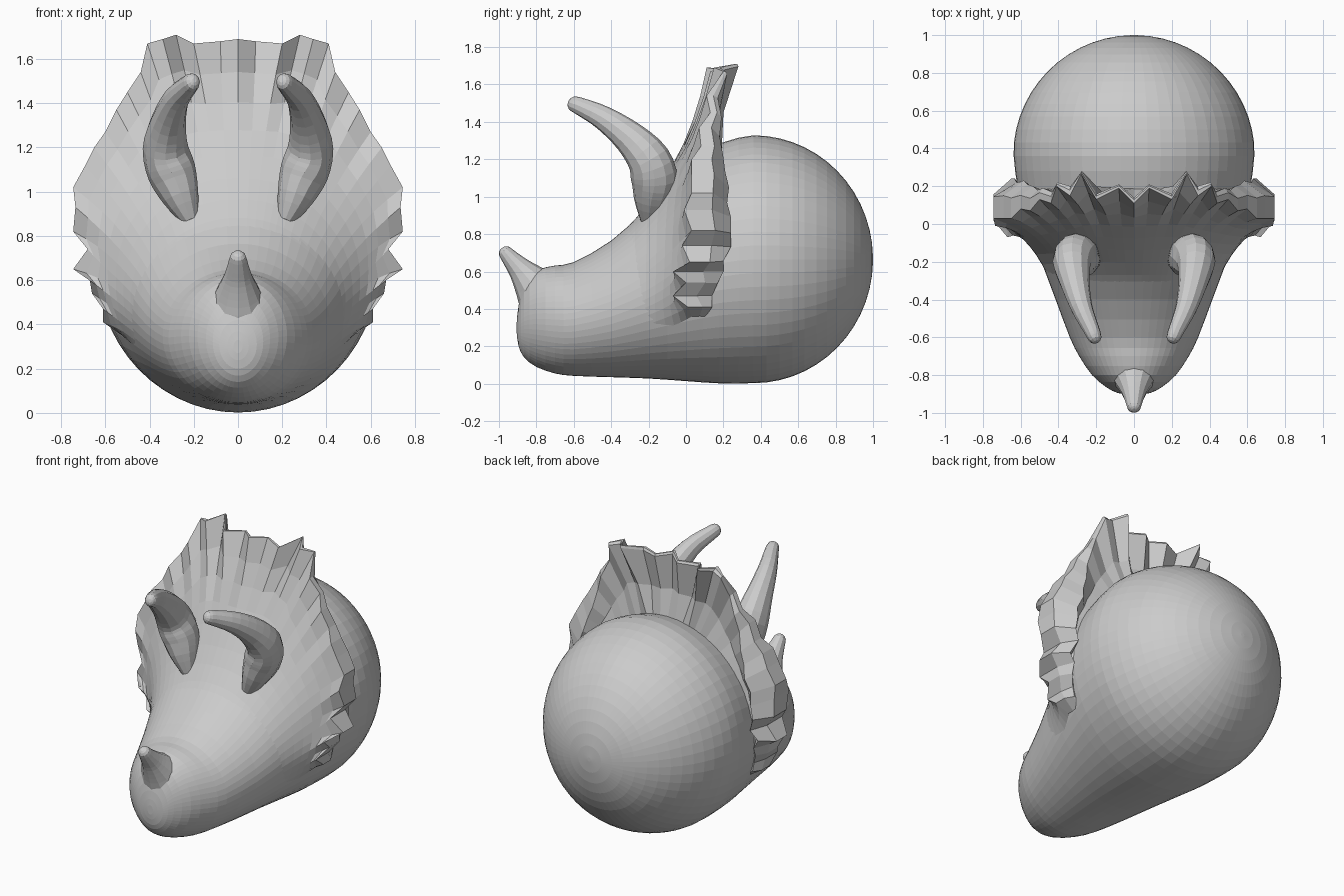
import bpy, bmesh, math
from mathutils import Vector

if "Cube" in bpy.data.objects:
    bpy.data.objects.remove(bpy.data.objects["Cube"])

R, CY, CZ = 0.64, 0.36, 0.665


def make(name, rings, closed=True, caps=True):
    # Skin a list of equal-length rings into one mesh
    bm = bmesh.new()
    rows = [[bm.verts.new(p) for p in r] for r in rings]
    n = len(rows[0])
    for a, b in zip(rows, rows[1:]):
        for i in range(n if closed else n - 1):
            j = (i + 1) % n
            bm.faces.new((a[i], a[j], b[j], b[i]))
    if caps:
        bm.faces.new(rows[0])
        bm.faces.new(rows[-1])
    bmesh.ops.recalc_face_normals(bm, faces=bm.faces)
    me = bpy.data.meshes.new(name)
    bm.to_mesh(me)
    bm.free()
    ob = bpy.data.objects.new(name, me)
    bpy.context.collection.objects.link(ob)
    return ob


def spline(pts, steps):
    # Catmull-Rom through tuples of any size
    out = []
    for i in range(len(pts) - 1):
        p0, p1, p2 = pts[max(i - 1, 0)], pts[i], pts[i + 1]
        p3 = pts[min(i + 2, len(pts) - 1)]
        for s in range(steps):
            t = s / steps
            out.append(tuple(
                0.5 * (2 * b + (c - a) * t + (2 * a - 5 * b + 4 * c - d) * t * t
                       + (3 * b - a - 3 * c + d) * t ** 3)
                for a, b, c, d in zip(p0, p1, p2, p3)))
    return out + [pts[-1]]


# Head stations: y, half width, bottom z, top z
head = [(-0.905, 0.02, 0.27, 0.33), (-0.895, 0.085, 0.20, 0.42), (-0.865, 0.145, 0.14, 0.53),
        (-0.80, 0.222, 0.09, 0.605), (-0.70, 0.29, 0.055, 0.632), (-0.60, 0.34, 0.042, 0.65),
        (-0.40, 0.415, 0.035, 0.765), (-0.20, 0.49, 0.028, 0.945), (0.0, 0.56, 0.014, 1.14),
        (0.18, 0.615, 0.002, 1.285), (CY, R - 0.003, 0.003, 1.328)]
stations = spline(head, 2)
for k in range(1, 15):
    a = math.radians(k * 6.35)
    r = math.cos(a)
    stations.append((CY + R * math.sin(a), R * r, CZ - 0.662 * r, CZ + 0.663 * r))


def section(y, ang, k=1.0):
    # Point on the head surface at depth y
    for a, b in zip(stations, stations[1:]):
        if a[0] <= y <= b[0]:
            f = (y - a[0]) / (b[0] - a[0])
            hw, zb, zt = (a[i] + (b[i] - a[i]) * f for i in (1, 2, 3))
            return Vector((hw * k * math.cos(ang), y,
                           (zb + zt) / 2 + (zt - zb) / 2 * k * math.sin(ang)))


SEG = 56
make("head", [[(hw * math.cos(2 * math.pi * i / SEG), y,
                (zb + zt) / 2 + (zt - zb) / 2 * math.sin(2 * math.pi * i / SEG))
               for i in range(SEG)] for y, hw, zb, zt in stations])

# Frill rim, right half from top centre: x, z, front y, back y
half = [(0, 1.69, .11, .14), (.08, 1.68, .19, .21), (.20, 1.67, .13, .16), (.28, 1.71, .265, .28),
        (.34, 1.69, .15, .20), (.41, 1.67, .20, .22), (.44, 1.54, .11, .17), (.50, 1.45, .13, .19),
        (.55, 1.37, .07, .18), (.60, 1.27, .08, .20), (.65, 1.20, .03, .21), (.69, 1.12, .03, .23),
        (.745, 1.02, .03, .22), (.735, .93, -.01, .24), (.745, .82, .03, .24), (.68, .74, -.02, .24),
        (.745, .65, .02, .20), (.67, .60, -.07, .20), (.66, .54, .00, .17), (.61, .47, -.07, .14),
        (.61, .41, .01, .14), (.53, .36, .03, .10)]
rim = [(-x, z, f, b) for x, z, f, b in reversed(half[1:])] + half
smooth = [Vector((x, f, z)) for x, z, f, b in rim]
for _ in range(3):
    smooth = [smooth[0]] + [(a + 2 * b + c) / 4 for a, b, c in
                            zip(smooth, smooth[1:], smooth[2:])] + [smooth[-1]]
columns = []
for (x, z, f, b), sm in zip(rim, smooth):
    ang = math.atan2(sm.z - 0.65, sm.x)
    p0, p1, tip = section(-0.34, ang, 0.98), section(-0.06, ang), Vector((x, f, z))
    col = []
    for s in range(9):
        t = s / 8
        p2 = sm.lerp(tip, max(0, (t - 0.6) / 0.4))   # pleats only near the rim
        col.append(p0 * (1 - t) ** 2 + p1 * 2 * t * (1 - t) + p2 * t * t)
    # Rim thickness: blunt outer band, rear edge drawn in toward the skull at the sides
    low = min(1, max(0, (1.5 - z) / 0.4))
    outer = Vector((x, f + (b - f) * 0.6, z))
    base = section(0.19, ang, 0.97)
    back = Vector((x, b, z)).lerp(Vector((base.x, b, base.z)), 0.03 + 0.55 * low)
    mid = back.lerp(base, 0.55)
    mid.y -= 0.03
    columns.append(col + [outer, back, mid, base])
make("frill", columns, closed=False, caps=False)


def horn(name, path, side=1, sides=12, stretch=1.0):
    # Tapered tube with a rounded tip: x, y, z, radius
    pts = spline(path, 3)
    end, prev = Vector(pts[-1][:3]), Vector(pts[-2][:3])
    d, r = (end - prev).normalized(), pts[-1][3]
    for a in (30, 55, 75):
        a = math.radians(a)
        pts.append((*(end + d * r * math.sin(a)), r * math.cos(a)))
    rings = []
    for i, p in enumerate(pts):
        t = (Vector(pts[min(i + 1, len(pts) - 1)][:3]) - Vector(pts[max(i - 1, 0)][:3])).normalized()
        n = t.cross(Vector((1, 0, 0))).normalized()
        m = n.cross(t)
        ring = []
        for k in range(sides):
            a = 2 * math.pi * k / sides
            v = Vector(p[:3]) + (n * math.cos(a) * stretch + m * math.sin(a)) * p[3]
            ring.append((v.x * side, v.y, v.z))
        rings.append(ring)
    return make(name, rings)


# Brow horns, mirrored, and the nose horn
brow = [(.215, -.20, .87, .04), (.26, -.185, .98, .085), (.30, -.17, 1.09, .11),
        (.328, -.20, 1.20, .103), (.315, -.30, 1.315, .08), (.278, -.44, 1.42, .058),
        (.225, -.56, 1.48, .043), (.21, -.595, 1.494, .038)]
horn("brow_horn_right", brow, 1, stretch=1.12)
horn("brow_horn_left", brow, -1, stretch=1.12)
horn("nose_horn", [(0, -.68, .40, .18), (0, -.76, .465, .15), (0, -.825, .54, .105),
                   (0, -.885, .61, .068), (0, -.93, .66, .05), (0, -.96, .695, .04)])
